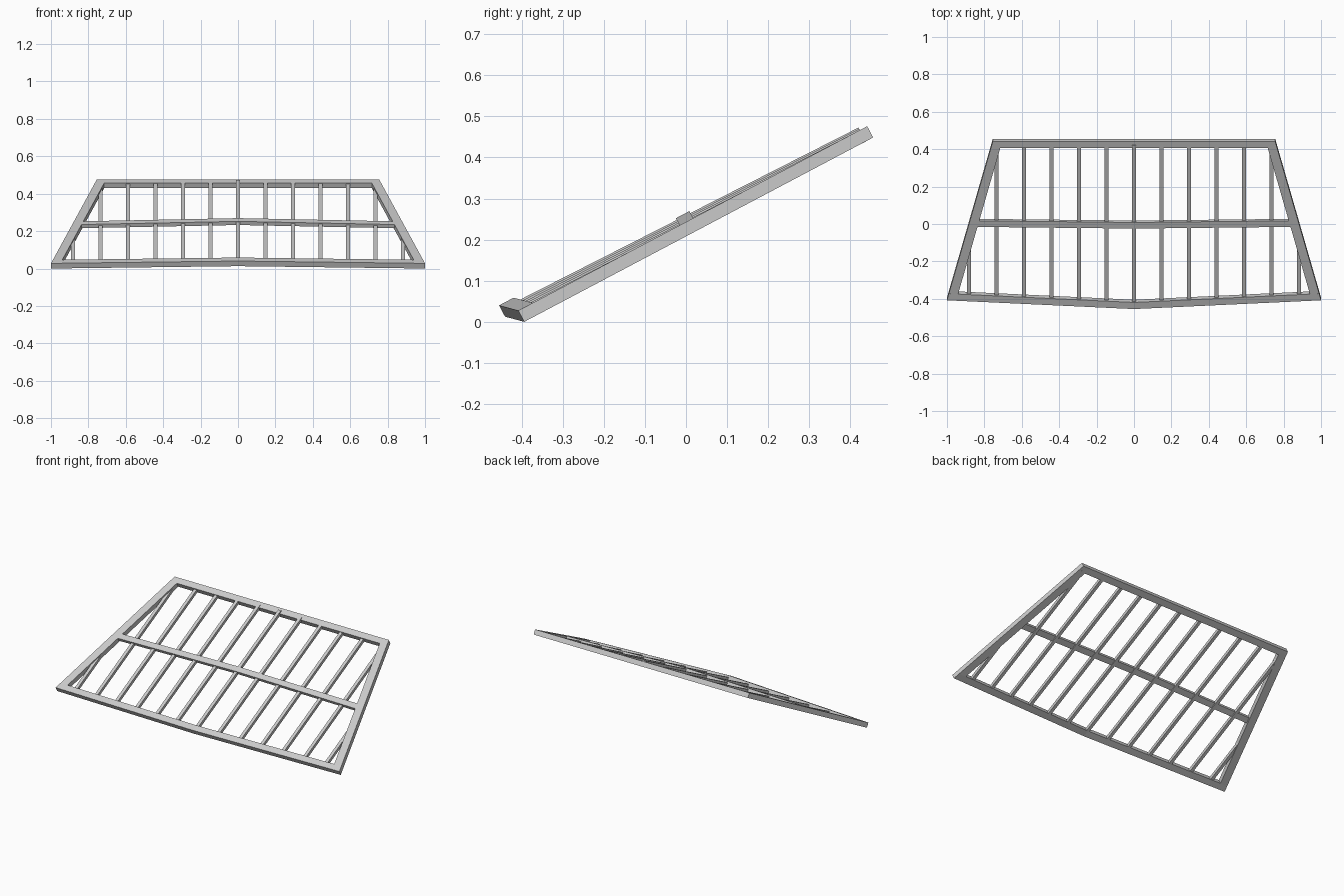
import bpy, bmesh, math
from mathutils import Vector

if "Cube" in bpy.data.objects:
    bpy.data.objects.remove(bpy.data.objects["Cube"])

# Sloped working plane: x across, u up the slope, n out of the plane
L = 0.96                         # slope length of the frame
T = 0.031                        # outer rail thickness
ANG = math.radians(27.85)
C, S = math.cos(ANG), math.sin(ANG)
Y0, Z0 = -0.408, T * C


def place(x, u, n):
    return Vector((x, Y0 + u * C - n * S, Z0 + u * S + n * C))


def bar(name, pairs, t):
    """Solid bar from pairs of top-edge points (x, u, n), thickness t."""
    bm = bmesh.new()
    rings = []
    for a, b in pairs:
        low_a, low_b = (a[0], a[1], a[2] - t), (b[0], b[1], b[2] - t)
        rings.append([bm.verts.new(place(*p)) for p in (a, b, low_b, low_a)])
    for r, q in zip(rings, rings[1:]):
        for i in range(4):
            j = (i + 1) % 4
            bm.faces.new((r[i], r[j], q[j], q[i]))
    bm.faces.new(rings[0])
    bm.faces.new(rings[-1][::-1])
    bmesh.ops.recalc_face_normals(bm, faces=bm.faces)
    mesh = bpy.data.meshes.new(name)
    bm.to_mesh(mesh)
    bm.free()
    ob = bpy.data.objects.new(name, mesh)
    bpy.context.collection.objects.link(ob)
    return ob


def outer_x(u):
    return 1.0 - 0.245 * u / L


# Front rail, bent forward and crowned at the centre
W = 0.04
bar("front_rail", [((-1, 0, 0), (-outer_x(W), W, 0)),
                   ((0, -0.0355, 0.033), (0, W - 0.0355, 0.033)),
                   ((1, 0, 0), (outer_x(W), W, 0))], T)

# Straight back rail
xa, xb = outer_x(L - W), outer_x(L)
bar("back_rail", [((-xa, L - W, 0), (-xb, L, 0)),
                  ((xa, L - W, 0), (xb, L, 0))], T)

# Slanted side rails
for side, s in (("left", -1), ("right", 1)):
    bar(side + "_rail", [((s * outer_x(u), u, 0), (s * (outer_x(u) - 0.05), u, 0))
                         for u in (W - 0.003, L - W)], T)

# Crowned middle rail
u0, u1 = 0.444, 0.481
bar("middle_rail", [((-0.85, u0, 0), (-0.85, u1, 0)),
                    ((0, u0, 0.0195), (0, u1, 0.0195)),
                    ((0.85, u0, 0), (0.85, u1, 0))], 0.022)

# Thin slats running up the slope; the outermost stop at the side rails
H = 0.01
for i in range(-6, 7):
    x = i * 0.147
    ax = abs(x)
    start = 0.02 - 0.0355 * (1 - ax)
    full = L - 0.02
    end = full if abs(i) < 6 else 0.41
    n0 = 0.022 - 0.031 * ax
    n1 = 0.007 - 0.025 * ax
    n_end = n0 + (n1 - n0) * (end - start) / (full - start)
    bar(f"slat_{i + 7:02d}", [((x - H, start, n0), (x + H, start, n0)),
                              ((x - H, end, n_end), (x + H, end, n_end))], 0.02)
